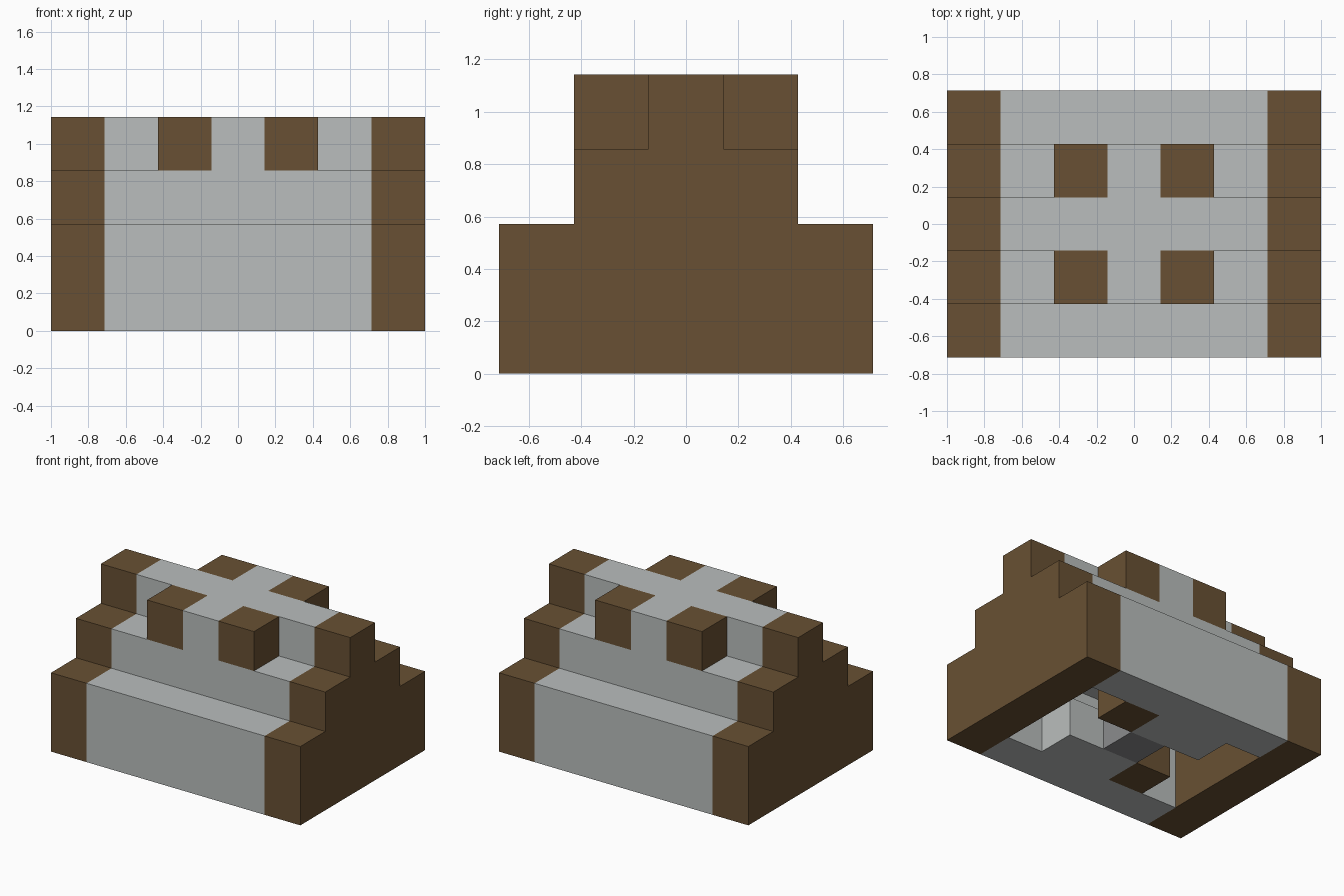
import bpy
import bmesh
from mathutils import Vector

cube = bpy.data.objects.get("Cube")
if cube:
    bpy.data.objects.remove(cube, do_unlink=True)

U = 2 / 7  # one block


def material(name, color):
    mat = bpy.data.materials.new(name)
    mat.use_nodes = True
    mat.diffuse_color = (*color, 1)
    bsdf = next(n for n in mat.node_tree.nodes if n.type == "BSDF_PRINCIPLED")
    bsdf.inputs["Base Color"].default_value = (*color, 1)
    return mat


stone = material("light_stone", (0.49, 0.515, 0.508))
wood = material("brown_wood", (0.14, 0.081, 0.033))
dark = material("dark_stone", (0.26, 0.262, 0.27))


def finish(name, bm, mat):
    bmesh.ops.recalc_face_normals(bm, faces=bm.faces)
    mesh = bpy.data.meshes.new(name)
    bm.to_mesh(mesh)
    bm.free()
    mesh.materials.append(mat)
    obj = bpy.data.objects.new(name, mesh)
    bpy.context.collection.objects.link(obj)


def box(name, center, size, mat):
    """Box placed and sized in block units."""
    bm = bmesh.new()
    bmesh.ops.create_cube(bm, size=1)
    for v in bm.verts:
        v.co = Vector([(c + p * s) * U for c, p, s in zip(center, v.co, size)])
    finish(name, bm, mat)


def extrude_profile(name, profile, x0, x1, mat):
    """Sweep a (y, z) outline in block units along x."""
    bm = bmesh.new()
    face = bm.faces.new([bm.verts.new((x0 * U, y * U, z * U)) for y, z in profile])
    geom = bmesh.ops.extrude_face_region(bm, geom=[face])["geom"]
    verts = [g for g in geom if isinstance(g, bmesh.types.BMVert)]
    bmesh.ops.translate(bm, verts=verts, vec=((x1 - x0) * U, 0, 0))
    finish(name, bm, mat)


def mirrored(half):
    return half + [(-y, z) for y, z in reversed(half)]


# Stepped outline and the hollow inside it
outer = mirrored([(-2.5, 0), (-2.5, 2), (-1.5, 2), (-1.5, 3), (-0.5, 3), (-0.5, 4)])
inner = mirrored([(-1.5, 0), (-1.5, 2), (-0.5, 2), (-0.5, 3)])

# Stone shell between two solid wooden end walls
extrude_profile("stepped_shell", outer + inner[::-1], -2.5, 2.5, stone)
for side, label in ((-1, "right"), (1, "left")):
    extrude_profile(f"end_wall_{label}", outer, side * 2.5, side * 3.5, wood)

# Crossing on the roof with wooden corner posts, and blocks inside the hollow
for y, row in ((-1, "front"), (1, "back")):
    box(f"roof_cross_{row}", (0, y, 3.5), (1, 1, 1), stone)
    for x, label in ((-1, "right"), (1, "left")):
        box(f"roof_post_{row}_{label}", (x, y, 3.5), (1, 1, 1), wood)
    box(f"floor_post_{row}", (y, y, 0.5), (1, 1, 1), wood)
    box(f"floor_bench_{row}", (-y / 2, y, 0.5), (2, 1, 1), stone)
box("floor_center", (0, 0, 0.5), (1, 1, 1), dark)
